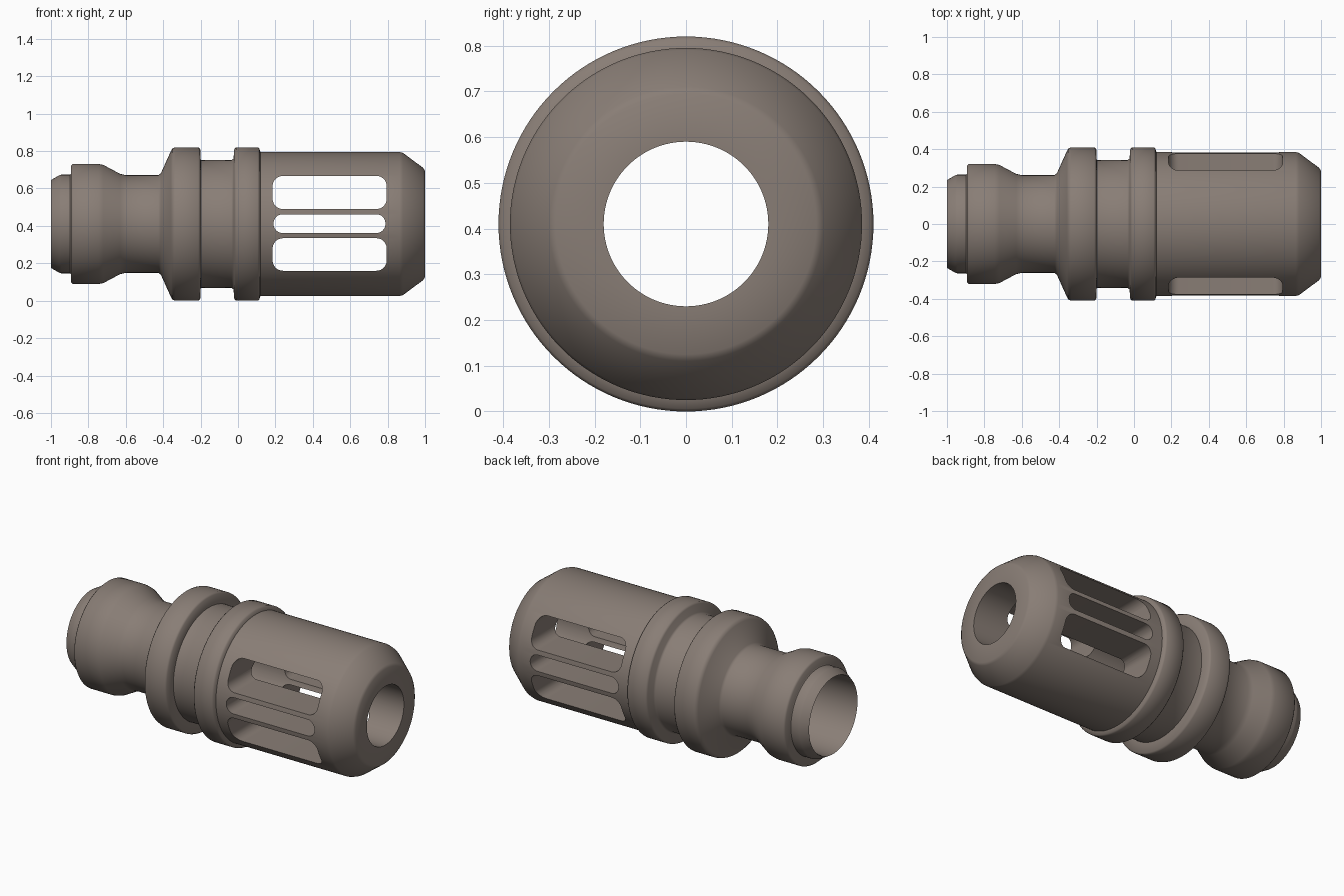
import bpy, bmesh, math

if "Cube" in bpy.data.objects:
    bpy.data.objects.remove(bpy.data.objects["Cube"])

R = 0.41  # axis height
SEG = 128

# closed half section (x, radius): outer skin back to front, then the bore
profile = [
    (-1.0, 0.235), (-0.955, 0.261), (-0.945, 0.264), (-0.897, 0.264),
    (-0.893, 0.27), (-0.893, 0.312), (-0.883, 0.321), (-0.745, 0.321), (-0.72, 0.316),
    (-0.63, 0.268), (-0.60, 0.261), (-0.425, 0.261), (-0.412, 0.272),
    (-0.358, 0.392), (-0.349, 0.405), (-0.335, 0.41), (-0.212, 0.41),
    (-0.202, 0.402), (-0.199, 0.342), (-0.035, 0.341), (-0.024, 0.35),
    (-0.02, 0.40), (-0.01, 0.41), (0.105, 0.41), (0.114, 0.404),
    (0.12, 0.385), (0.865, 0.385), (0.882, 0.380), (0.99, 0.300),
    (1.0, 0.285), (1.0, 0.18),
    (-0.2, 0.18), (-0.2, 0.226), (-0.99, 0.231),
]


def new_object(name, bm):
    bmesh.ops.recalc_face_normals(bm, faces=bm.faces)
    me = bpy.data.meshes.new(name)
    bm.to_mesh(me)
    bm.free()
    ob = bpy.data.objects.new(name, me)
    bpy.context.collection.objects.link(ob)
    return ob


# revolved body
bm = bmesh.new()
rings = []
for i in range(SEG):
    a = 2 * math.pi * i / SEG
    rings.append([bm.verts.new((x, r * math.sin(a), R + r * math.cos(a))) for x, r in profile])
n = len(profile)
for i in range(SEG):
    p, q = rings[i], rings[(i + 1) % SEG]
    for j in range(n):
        k = (j + 1) % n
        bm.faces.new((p[j], p[k], q[k], q[j]))
body = new_object("muzzle_brake_body", bm)

# dark warm metal
metal = bpy.data.materials.new("dark_metal")
metal.diffuse_color = (0.25, 0.207, 0.18, 1)
metal.use_nodes = True
metal.node_tree.nodes["Principled BSDF"].inputs["Base Color"].default_value = metal.diffuse_color
body.data.materials.append(metal)


# rounded slot prism running across y
def add_slot(bm, x0, x1, z0, z1, rad, steps=8):
    pts = []
    corners = [(x1 - rad, z1 - rad, 0), (x0 + rad, z1 - rad, 90),
               (x0 + rad, z0 + rad, 180), (x1 - rad, z0 + rad, 270)]
    for cx, cz, start in corners:
        for s in range(steps + 1):
            a = math.radians(start + 90 * s / steps)
            pts.append((cx + rad * math.cos(a), cz + rad * math.sin(a)))
    front = [bm.verts.new((x, -0.6, z)) for x, z in pts]
    back = [bm.verts.new((x, 0.6, z)) for x, z in pts]
    bm.faces.new(front)
    bm.faces.new(back[::-1])
    for i in range(len(pts)):
        j = (i + 1) % len(pts)
        bm.faces.new((front[i], back[i], back[j], front[j]))


# three side ports, cut straight through
bm = bmesh.new()
add_slot(bm, 0.185, 0.795, R + 0.08, R + 0.257, 0.055)
add_slot(bm, 0.19, 0.788, R - 0.048, R + 0.052, 0.048)
add_slot(bm, 0.185, 0.795, R - 0.25, R - 0.076, 0.055)
cutter = new_object("port_cutter", bm)
cutter.hide_render = True
cutter.data.materials.append(metal)

mod = body.modifiers.new("ports", 'BOOLEAN')
mod.operation = 'DIFFERENCE'
mod.solver = 'EXACT'
mod.object = cutter
bpy.context.view_layer.objects.active = body
body.select_set(True)
cutter.select_set(False)
bpy.ops.object.modifier_apply(modifier=mod.name)
bpy.data.objects.remove(cutter)
bpy.ops.object.shade_smooth_by_angle(angle=math.radians(50))
